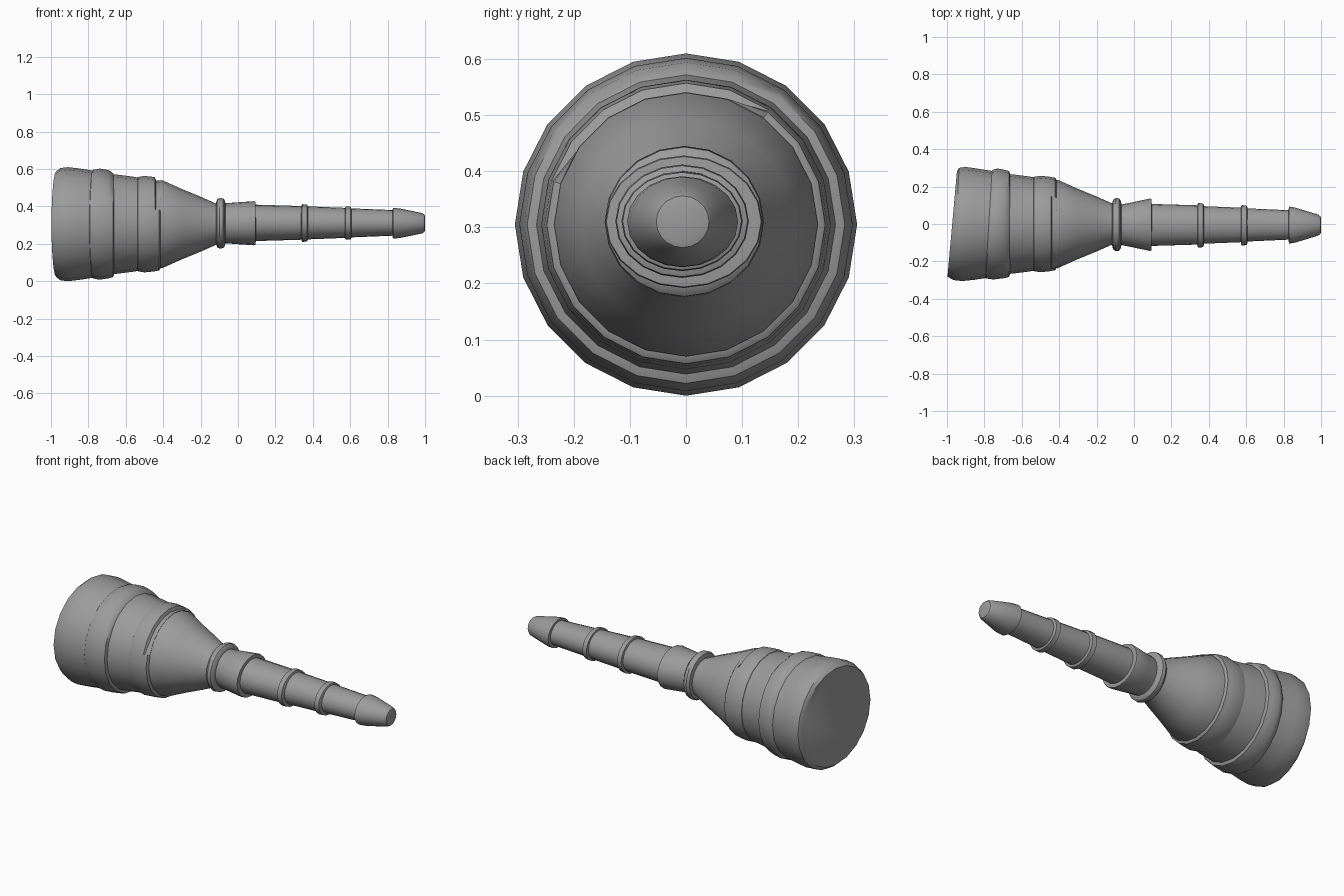
import bpy, bmesh, math

SIDES = 20
if "Cube" in bpy.data.objects:
    bpy.data.objects.remove(bpy.data.objects["Cube"], do_unlink=True)

grey = bpy.data.materials.new("plain_grey")
grey.use_nodes = True
colour = (0.33, 0.33, 0.33, 1)
grey.diffuse_color = colour
grey.node_tree.nodes["Principled BSDF"].inputs["Base Color"].default_value = colour


def turned(name, rows, centre=(0, 0.305), slant=(), dents=()):
    """Loft rows of (x, half height, half width) along x and cap both ends.
    slant leans the first rows; dents maps a row to (depth, first, last degree)."""
    bm = bmesh.new()
    rings = []
    for i, (x, high, wide) in enumerate(rows):
        lean = slant[i] if i < len(slant) else 0
        ring = []
        for k in range(SIDES):
            deg = 360 * k / SIDES
            a = math.radians(deg)
            sink = 0
            for row, depth, first, last in dents:
                if row == i and first < deg < last:
                    sink = depth
            y, z = (wide - sink) * math.cos(a), (high - sink) * math.sin(a)
            ring.append(bm.verts.new((x + lean * y, centre[0] + y, centre[1] + z)))
        rings.append(ring)
    for a, b in zip(rings, rings[1:]):
        for k in range(SIDES):
            n = (k + 1) % SIDES
            bm.faces.new((a[k], a[n], b[n], b[k]))
    bm.faces.new(rings[0])
    bm.faces.new(rings[-1])
    bmesh.ops.recalc_face_normals(bm, faces=bm.faces[:])
    mesh = bpy.data.meshes.new(name)
    bm.to_mesh(mesh)
    bm.free()
    mesh.materials.append(grey)
    mesh.polygons.foreach_set("use_smooth", [True] * len(mesh.polygons))
    mesh.set_sharp_from_angle(angle=math.radians(35))
    obj = bpy.data.objects.new(name, mesh)
    bpy.context.collection.objects.link(obj)


def round_rows(*pairs):
    return [(x, r, r) for x, r in pairs]


# Wide base drum with a slanted flat end
turned("base_drum", round_rows((-0.972, 0.282), (-0.95, 0.300), (-0.91, 0.305),
                               (-0.85, 0.298), (-0.76, 0.284)),
       slant=(0.09, 0.05, 0.03))

# Stepped bands around the base
turned("rear_band", round_rows((-0.785, 0.278), (-0.772, 0.291), (-0.74, 0.297),
                               (-0.69, 0.289), (-0.668, 0.283), (-0.66, 0.262)),
       slant=(0.07, 0.07, 0.04), dents=((4, 0.012, 60, 130),))
turned("middle_band", round_rows((-0.69, 0.27), (-0.64, 0.264), (-0.56, 0.254),
                                 (-0.52, 0.247)))
turned("front_band", round_rows((-0.545, 0.236), (-0.535, 0.252), (-0.50, 0.258),
                                (-0.445, 0.252), (-0.438, 0.250), (-0.422, 0.248),
                                (-0.414, 0.236)),
       dents=((4, 0.016, 55, 160), (5, 0.016, 55, 160)))

# Cone narrowing to the neck
turned("cone", round_rows((-0.44, 0.232), (-0.405, 0.235), (-0.30, 0.188),
                          (-0.20, 0.147), (-0.11, 0.107), (-0.05, 0.10)))

# Rounded neck ring and flared collar
turned("neck_ring", [(-0.118, 0.108, 0.108), (-0.112, 0.128, 0.132),
                     (-0.098, 0.135, 0.142), (-0.08, 0.133, 0.14),
                     (-0.07, 0.122, 0.126), (-0.066, 0.1, 0.1)],
       centre=(-0.003, 0.31))
turned("flared_collar", [(-0.08, 0.106, 0.106), (0.0, 0.112, 0.122),
                         (0.085, 0.118, 0.140), (0.093, 0.116, 0.138),
                         (0.096, 0.09, 0.1)], centre=(-0.004, 0.31))

# Tapering barrel
turned("barrel", [(0.07, 0.098, 0.113), (0.34, 0.090, 0.105), (0.38, 0.088, 0.100),
                  (0.58, 0.080, 0.092), (0.62, 0.077, 0.088), (0.84, 0.068, 0.078)],
       centre=(-0.005, 0.312))

# Raised rings along the barrel
for name, x, high, wide in (("rear_barrel_ring", 0.357, 0.101, 0.119),
                            ("front_barrel_ring", 0.59, 0.089, 0.108)):
    turned(name, [(x - 0.019, high - 0.014, wide - 0.014), (x - 0.015, high, wide),
                  (x + 0.012, high - 0.002, wide - 0.002),
                  (x + 0.018, high - 0.016, wide - 0.016)], centre=(-0.007, 0.311))

# Blunt nose tip
turned("nose_tip", [(0.826, 0.062, 0.07), (0.828, 0.081, 0.099), (0.86, 0.080, 0.094),
                    (0.92, 0.068, 0.076), (0.985, 0.054, 0.056), (0.997, 0.046, 0.047),
                    (1.0, 0.036, 0.036)], centre=(-0.006, 0.31))
